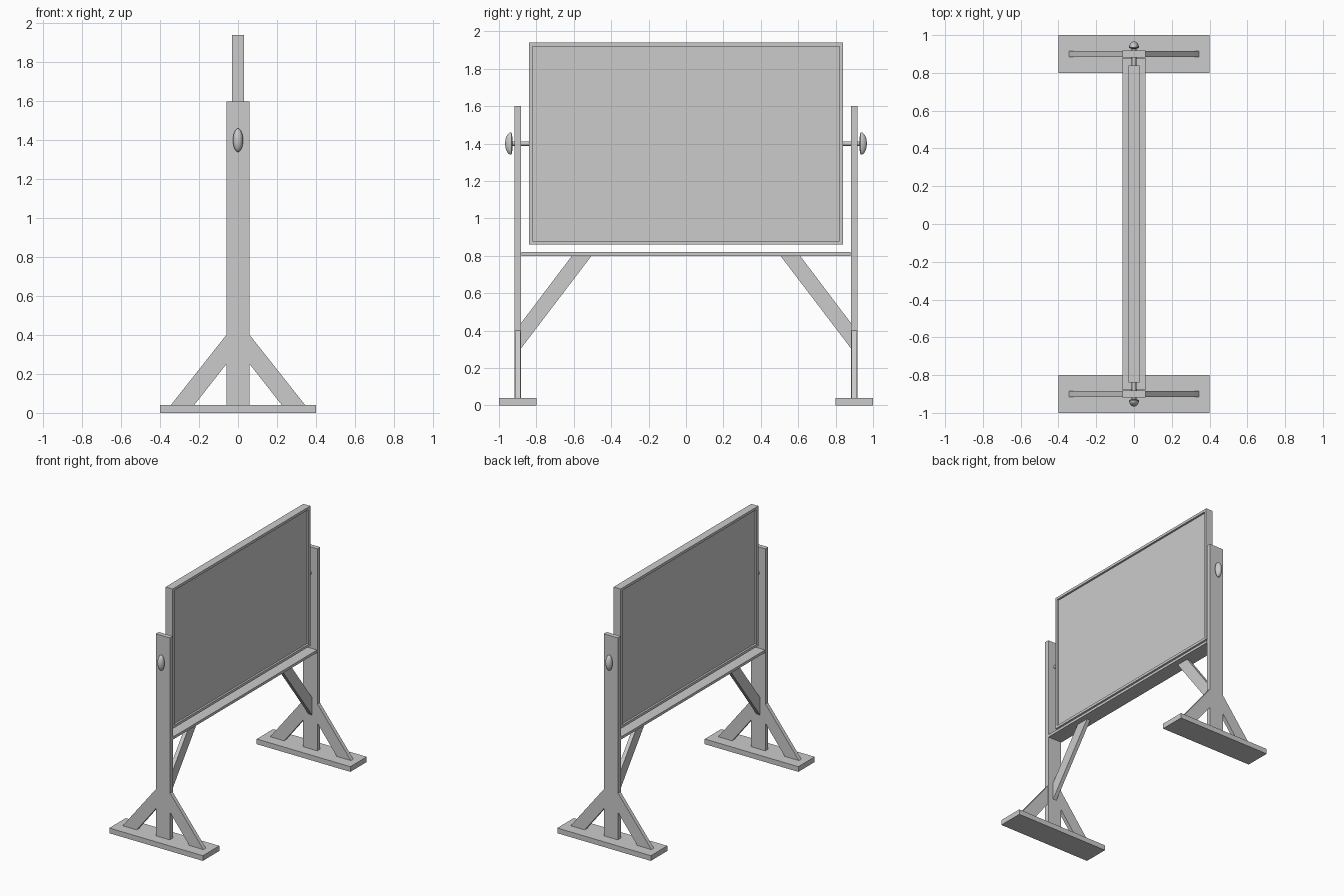
import bpy, bmesh
from mathutils import Vector

if "Cube" in bpy.data.objects:
    bpy.data.objects.remove(bpy.data.objects["Cube"])


def finish(name, bm):
    bmesh.ops.recalc_face_normals(bm, faces=bm.faces[:])
    mesh = bpy.data.meshes.new(name)
    bm.to_mesh(mesh)
    bm.free()
    ob = bpy.data.objects.new(name, mesh)
    bpy.context.collection.objects.link(ob)
    return ob


def prism(name, points, offset):
    """Extrude a closed outline of 3D points along offset."""
    bm = bmesh.new()
    face = bm.faces.new([bm.verts.new(p) for p in points])
    ext = bmesh.ops.extrude_face_region(bm, geom=[face])
    verts = [v for v in ext["geom"] if isinstance(v, bmesh.types.BMVert)]
    bmesh.ops.translate(bm, verts=verts, vec=Vector(offset))
    return finish(name, bm)


def box(name, x, y, z):
    pts = [(x[0], y[0], z[0]), (x[1], y[0], z[0]),
           (x[1], y[1], z[0]), (x[0], y[1], z[0])]
    return prism(name, pts, (0, 0, z[1] - z[0]))


def smooth(ob):
    bpy.ops.object.select_all(action='DESELECT')
    ob.select_set(True)
    bpy.context.view_layer.objects.active = ob
    bpy.ops.object.shade_smooth_by_angle()


def rod(name, s):
    # pivot rod running from the board through the post to the knob
    bpy.ops.mesh.primitive_cylinder_add(vertices=24, radius=0.012, depth=0.105,
                                        location=(0, s * 0.8825, 1.4),
                                        rotation=(1.5707963, 0, 0))
    ob = bpy.context.object
    ob.name = name
    smooth(ob)


def knob(name, s):
    # oval knob: domed outside, nearly flat toward the post
    bm = bmesh.new()
    bmesh.ops.create_uvsphere(bm, u_segments=32, v_segments=20, radius=1)
    for v in bm.verts:
        depth = 0.032 if v.co.y > 0 else 0.008
        v.co = (v.co.x * 0.026, s * (0.935 + v.co.y * depth), 1.4 + v.co.z * 0.06)
    smooth(finish(name, bm))


# board: framed panel, recessed on both faces
W, B, T, F = 0.84, 0.86, 1.94, 0.02
box("board_panel", (-0.015, 0.015), (-W + F, W - F), (B + F, T - F))
bm = bmesh.new()
rings = []
for x in (-0.03, 0.03):
    for d in (0, F):
        rings.append([bm.verts.new((x, y, z)) for y, z in (
            (-W + d, B + d), (W - d, B + d), (W - d, T - d), (-W + d, T - d))])
for a, b in ((0, 1), (1, 3), (3, 2), (2, 0)):
    for i in range(4):
        j = (i + 1) % 4
        bm.faces.new((rings[a][i], rings[a][j], rings[b][j], rings[b][i]))
finish("board_frame", bm)

# tray below the board
box("tray", (-0.06, 0.06), (-0.88, 0.88), (0.80, 0.82))

for side, s in (("left", -1), ("right", 1)):
    # foot and upright post
    box(f"{side}_foot", (-0.4, 0.4), sorted((s * 0.8, s * 1.0)), (0, 0.04))
    box(f"{side}_post", (-0.06, 0.06), sorted((s * 0.882, s * 0.918)), (0.04, 1.6))
    # diagonal brace under the tray
    prism(f"{side}_tray_brace",
          [(-0.015, s * y, z) for y, z in
           ((0.882, 0.305), (0.882, 0.44), (0.61, 0.80), (0.505, 0.80))],
          (0.03, 0, 0))
    # pair of braces from post to foot
    for end, e in (("front", -1), ("back", 1)):
        prism(f"{side}_foot_brace_{end}",
              [(e * x, s * 0.9 - 0.015, z) for x, z in
               ((0.06, 0.4), (0.345, 0.04), (0.225, 0.04), (0.06, 0.25))],
              (0, 0.03, 0))
    rod(f"{side}_pivot_rod", s)
    knob(f"{side}_knob", s)
